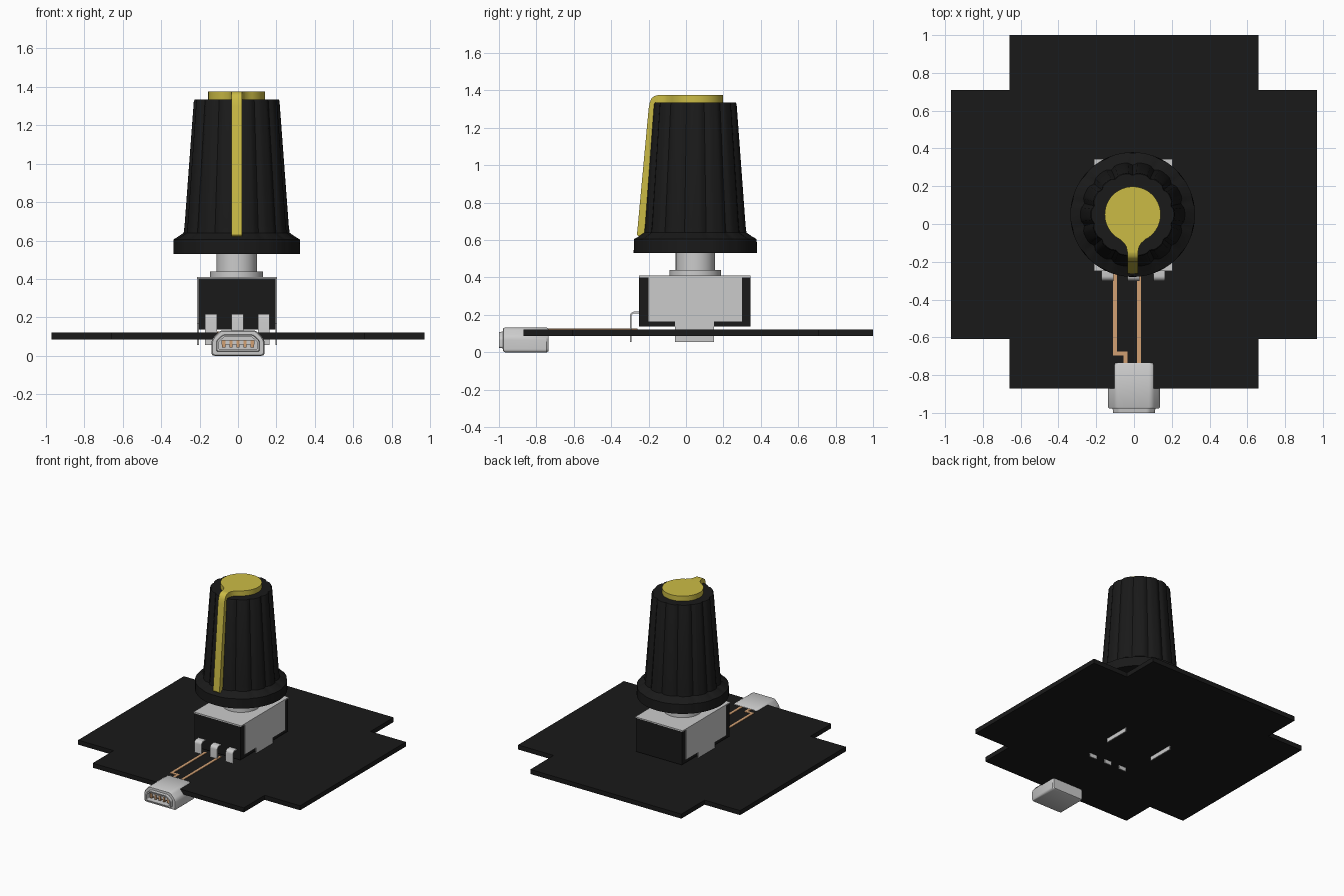
import bpy, bmesh
from math import sin, cos, pi
from mathutils import Vector

if "Cube" in bpy.data.objects:
    bpy.data.objects.remove(bpy.data.objects["Cube"])

CX, CY = -0.007, 0.05          # knob axis


def material(name, rgb):
    m = bpy.data.materials.new(name)
    m.diffuse_color = (*rgb, 1)
    m.use_nodes = True
    m.node_tree.nodes["Principled BSDF"].inputs["Base Color"].default_value = m.diffuse_color
    return m


BLACK = material("black", (0.01, 0.01, 0.01))
YELLOW = material("yellow", (0.6, 0.5, 0.06))
COPPER = material("copper", (0.64, 0.35, 0.17))


def loft(name, loops, mat=None, smooth=True, bevel=0):
    """Skin a list of equal-length 3D loops and cap both ends."""
    bm = bmesh.new()
    rings = [[bm.verts.new(p) for p in lp] for lp in loops]
    n = len(rings[0])
    for a, b in zip(rings, rings[1:]):
        for i in range(n):
            j = (i + 1) % n
            bm.faces.new((a[i], a[j], b[j], b[i]))
    bm.faces.new(rings[0][::-1])
    bm.faces.new(rings[-1])
    bmesh.ops.recalc_face_normals(bm, faces=bm.faces)
    me = bpy.data.meshes.new(name)
    bm.to_mesh(me)
    bm.free()
    ob = bpy.data.objects.new(name, me)
    bpy.context.collection.objects.link(ob)
    if mat:
        me.materials.append(mat)
    if bevel:
        mod = ob.modifiers.new("bevel", 'BEVEL')
        mod.width, mod.segments = bevel, 2
    if smooth:
        bpy.ops.object.select_all(action='DESELECT')
        ob.select_set(True)
        bpy.context.view_layer.objects.active = ob
        bpy.ops.object.shade_smooth_by_angle(angle=0.6)
    return ob


def prism(name, pts, axis, lo, hi, mat=None, **kw):
    """Extrude a 2D outline along x (y,z points), y (x,z) or z (x,y)."""
    put = {'x': lambda p, t: (t, p[0], p[1]),
           'y': lambda p, t: (p[0], t, p[1]),
           'z': lambda p, t: (p[0], p[1], t)}[axis]
    return loft(name, [[put(p, t) for p in pts] for t in (lo, hi)], mat, **kw)


def box(name, x0, x1, y0, y1, z0, z1, mat=None, **kw):
    return prism(name, [(x0, y0), (x1, y0), (x1, y1), (x0, y1)], 'z', z0, z1, mat, **kw)


def circle(r, z, n=64):
    return [(CX + r * cos(2 * pi * i / n), CY + r * sin(2 * pi * i / n), z) for i in range(n)]


def rounded(pts, r, seg=5):
    """Round every corner of a closed 2D outline."""
    out = []
    for i, p in enumerate(pts):
        p = Vector(p)
        a = p + (Vector(pts[i - 1]) - p).normalized() * r
        b = p + (Vector(pts[(i + 1) % len(pts)]) - p).normalized() * r
        for k in range(seg + 1):
            t = k / seg
            out.append(a * (1 - t) ** 2 + p * 2 * t * (1 - t) + b * t * t)
    return out


def ribbon(path, w):
    """Closed outline of an open 2D path thickened to width w."""
    path = [Vector(p) for p in path]
    left, right = [], []
    for i, p in enumerate(path):
        d0 = (p - path[max(i - 1, 0)]).normalized()
        d1 = (path[min(i + 1, len(path) - 1)] - p).normalized()
        n = Vector((-(d0 + d1).y, (d0 + d1).x)).normalized()
        ref = d1 if d1.length else d0
        n *= w / 2 / max(n.dot(Vector((-ref.y, ref.x))), 0.3)
        left.append(p + n)
        right.append(p - n)
    return left + right[::-1]


# circuit board: stepped outline with a slot for the socket
prism("circuit_board", [
    (-0.66, -0.87), (-0.1, -0.87), (-0.1, -0.735), (0.1, -0.735), (0.1, -0.87), (0.66, -0.87),
    (0.66, -0.61), (0.97, -0.61), (0.97, 0.71), (0.66, 0.71), (0.66, 1.0),
    (-0.66, 1.0), (-0.66, 0.71), (-0.97, 0.71), (-0.97, -0.61), (-0.66, -0.61)],
    'z', 0.086, 0.122, BLACK, smooth=False)

# copper traces
prism("trace_left", ribbon([(-0.1, -0.26), (-0.1, -0.685), (-0.045, -0.685), (-0.045, -0.74)], 0.02),
      'z', 0.121, 0.126, COPPER, smooth=False)
box("trace_right", 0.017, 0.037, -0.74, -0.26, 0.121, 0.126, COPPER, smooth=False)

# socket: shell, recessed lip and cavity in one skin
shell = rounded([(-0.138, 0), (0.138, 0), (0.138, 0.083), (0.095, 0.132),
                 (-0.095, 0.132), (-0.138, 0.083)], 0.018)


def section(s, y):
    sx, sz = s
    return [(x * sx, y, 0.066 + (z - 0.066) * sz) for x, z in shell]


loft("socket_shell", [section(s, y) for s, y in [
    ((0.95, 0.92), -0.735), ((1, 1), -0.745), ((1, 1), -0.968), ((0.96, 0.93), -0.977),
    ((0.82, 0.68), -0.978), ((0.8, 0.64), -1.0), ((0.72, 0.52), -1.0), ((0.72, 0.52), -0.9)]])
box("socket_tongue", -0.085, 0.085, -0.975, -0.89, 0.058, 0.082)
for i in range(5):
    x = (i - 2) * 0.037
    box(f"socket_contact_{i + 1}", x - 0.008, x + 0.008, -0.98, -0.89, 0.044, 0.08, COPPER)

# potentiometer body with bent sheet-metal bracket
box("pot_body", -0.205, 0.195, -0.25, 0.345, 0.138, 0.402, BLACK)
box("bracket_top", -0.213, 0.203, -0.25, 0.345, 0.4, 0.41)
side = [(-0.2, 0.408), (-0.2, 0.165), (-0.06, 0.165), (-0.06, 0.055),
        (0.15, 0.055), (0.15, 0.165), (0.3, 0.165), (0.3, 0.408)]
for label, x in (("left", -0.213), ("right", 0.194)):
    prism(f"bracket_{label}", side, 'x', x, x + 0.009, smooth=False)

# three bent terminal pins
bend = [(-0.275 - 0.021 * sin(a * pi / 10), 0.192 + 0.021 * cos(a * pi / 10)) for a in range(6)]
for i in range(3):
    x = (i - 1) * 0.137 - 0.003
    prism(f"terminal_pin_{i + 1}", ribbon([(-0.245, 0.213)] + bend + [(-0.296, 0.056)], 0.009),
          'x', x - 0.031, x + 0.031)

# collar and shaft
loft("shaft_collar", [circle(0.138, 0.405), circle(0.138, 0.44)])
loft("shaft", [circle(0.105, 0.43), circle(0.105, 0.6)])

# fluted knob: lathe profile (radius, z, groove depth)
FLUTES, N = 14, 14 * 10


def flute_ring(r, z, depth):
    pts = []
    for i in range(N):
        a = 2 * pi * i / N
        rr = r - depth * abs(cos(FLUTES * a / 2)) ** 8
        pts.append((CX + rr * cos(a - pi / 2), CY + rr * sin(a - pi / 2), z))
    return pts


loft("knob", [flute_ring(*p) for p in [
    (0.33, 0.53, 0.0), (0.33, 0.605, 0.004), (0.305, 0.62, 0.01), (0.276, 0.64, 0.014),
    (0.271, 0.68, 0.014), (0.223, 1.325, 0.012), (0.218, 1.335, 0.01)]], BLACK)

# yellow cap with flared neck
R, half = 0.148, 0.028
neck = [(0.068, -0.135), (0.045, -0.152), (0.033, -0.172), (half, -0.2)]
arc = [(R * sin(a), -R * cos(a)) for a in [0.47 + k * (2 * pi - 0.94) / 48 for k in range(49)]]
outline = arc + [(-x, y) for x, y in neck[1:]] + neck[:0:-1]
prism("cap_disc", [(CX + x, CY + y) for x, y in outline], 'z', 1.325, 1.375, YELLOW)

# pointer stripe wrapping over the top edge and down the front
prism("pointer_stripe", [
    (-0.08, 1.375), (-0.15, 1.375), (-0.17, 1.37), (-0.184, 1.358), (-0.194, 1.335),
    (-0.2, 1.3), (-0.262, 0.63), (-0.255, 0.622), (-0.2, 0.622), (-0.15, 1.32), (-0.08, 1.325)],
    'x', CX - half, CX + half, YELLOW)
